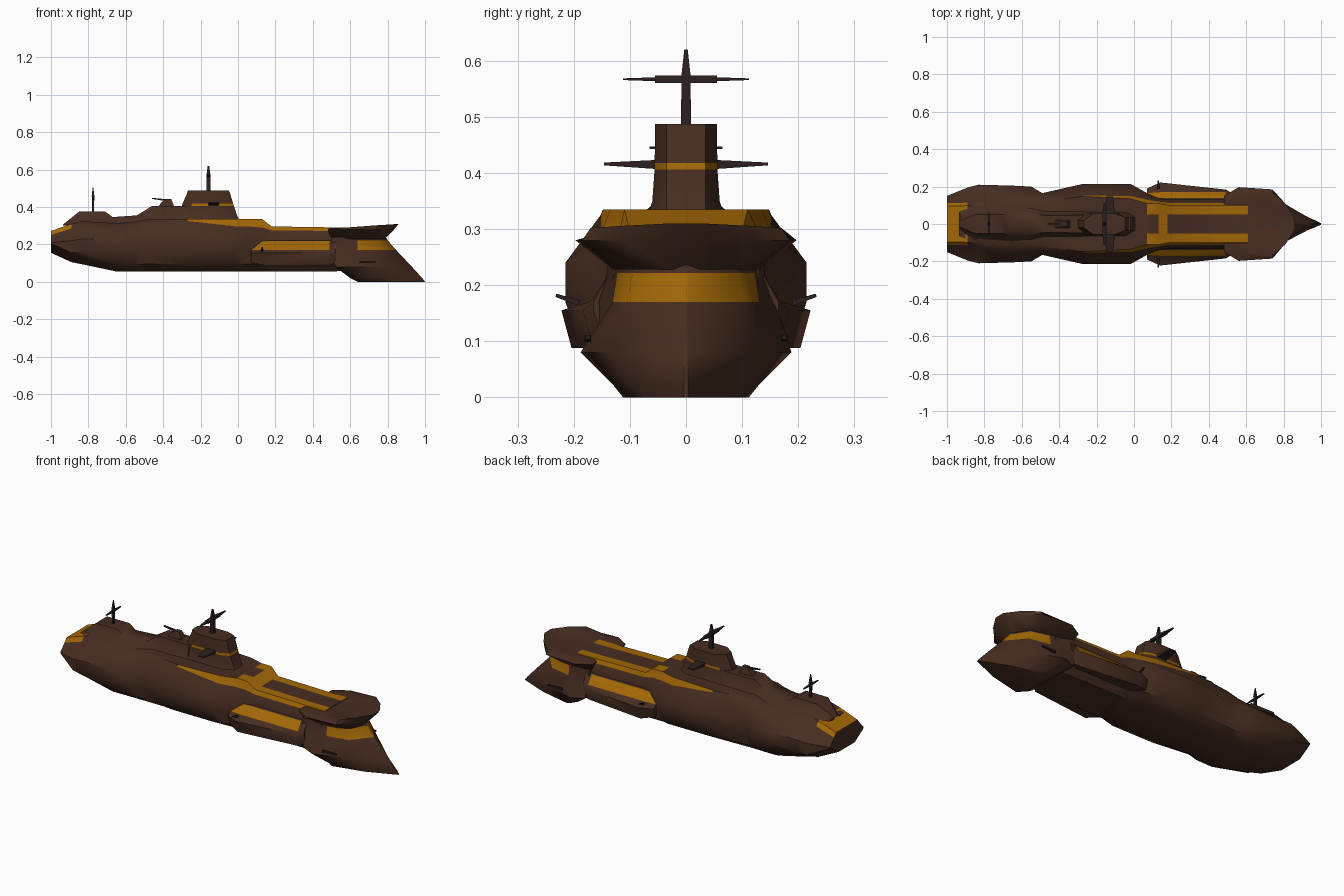
import bpy, bmesh, math
from mathutils import Vector

if "Cube" in bpy.data.objects:
    bpy.data.objects.remove(bpy.data.objects["Cube"])


def material(name, col):
    m = bpy.data.materials.new(name)
    m.diffuse_color = (*col, 1)
    m.use_nodes = True
    m.node_tree.nodes["Principled BSDF"].inputs["Base Color"].default_value = m.diffuse_color
    return m


BROWN = material("hull brown", (0.062, 0.026, 0.015))
OCHRE = material("ochre paint", (0.36, 0.135, 0.002))
DARK = material("dark metal", (0.025, 0.014, 0.014))


def finish(name, bm, mats, rule=None, angle=45):
    bmesh.ops.recalc_face_normals(bm, faces=bm.faces[:])
    if rule:
        for f in bm.faces:
            f.material_index = 1 if rule(f.calc_center_median(), f.normal) else 0
    me = bpy.data.meshes.new(name)
    bm.to_mesh(me)
    bm.free()
    for m in mats:
        me.materials.append(m)
    ob = bpy.data.objects.new(name, me)
    bpy.context.collection.objects.link(ob)
    bpy.ops.object.select_all(action='DESELECT')
    ob.select_set(True)
    bpy.context.view_layer.objects.active = ob
    bpy.ops.object.shade_smooth_by_angle(angle=math.radians(angle))
    return ob


def loft(name, halves, mats, rule=None, angle=45):
    """Skin rings; each ring is a half outline mirrored over y = 0."""
    bm = bmesh.new()
    rings = []
    for half in halves:
        pts = list(half) + [(x, -y, z) for x, y, z in reversed(half)]
        rings.append([bm.verts.new(p) for p in pts])
    n = len(rings[0])
    for a, b in zip(rings, rings[1:]):
        for i in range(n):
            j = (i + 1) % n
            bm.faces.new((a[i], a[j], b[j], b[i]))
    bm.faces.new(rings[0])
    bm.faces.new(rings[-1])
    return finish(name, bm, mats, rule, angle)


def beam(name, p0, p1, s0, s1, mat, up=(0, 0, 1)):
    """Tapered bar from p0 to p1 with rectangular ends (side, up)."""
    p0, p1 = Vector(p0), Vector(p1)
    d = (p1 - p0).normalized()
    side = d.cross(Vector(up)).normalized()
    top = side.cross(d)
    bm = bmesh.new()
    a, b = [[bm.verts.new(p + side * s[0] * i / 2 + top * s[1] * j / 2)
             for i, j in ((-1, -1), (1, -1), (1, 1), (-1, 1))]
            for p, s in ((p0, s0), (p1, s1))]
    for i in range(4):
        j = (i + 1) % 4
        bm.faces.new((a[i], a[j], b[j], b[i]))
    bm.faces.new(a)
    bm.faces.new(b)
    return finish(name, bm, [mat])


# Main hull: x, keel z, keel half width, beam, beam z, shoulder y, z, deck y, z
SECTIONS = [
    (-1.00, .155, .07, .15, .21, .112, .25, .095, .272),
    (-.89, .105, .09, .195, .22, .114, .285, .098, .31),
    (-.83, .093, .10, .21, .23, .125, .295, .10, .325),
    (-.65, .055, .11, .205, .23, .14, .29, .105, .312),
    (-.55, .055, .11, .20, .23, .14, .30, .105, .322),
    (-.49, .055, .11, .165, .23, .145, .31, .12, .333),
    (-.27, .055, .11, .215, .24, .152, .325, .148, .335),
    (-.02, .055, .11, .215, .24, .15, .297, .135, .335),
    (.07, .055, .11, .165, .24, .13, .295, .11, .335),
    (.13, .055, .11, .138, .23, .12, .29, .11, .335),
    (.18, .055, .11, .13, .23, .113, .275, .10, .296),
    (.50, .055, .11, .13, .23, .113, .272, .10, .291),
    (.61, .06, .10, .13, .23, .11, .27, .10, .291),
]


def hull_ring(x, zb, yb, ym, zm, ys, zs, yd, zd):
    return [(x, yb, zb), (x, (yb + ym) / 2 + .025, zb + .04),
            (x, ym, max(zm - .07, zb + .05)), (x, ym, zm),
            (x, ys, zs), (x, yd, zd), (x, .05, zd)]


def hull_paint(c, n):
    if c.x < -.9:
        return n.z > .3 and c.z > .25 and abs(c.y) < .113 and n.x > -.9
    if c.x < -.22:
        return False
    shoulder = c.z > .27 and n.z < .8 and abs(c.y) > .09
    if c.x < .06:
        return shoulder and c.z > .3
    if c.x < .13:
        return c.z > .3 and abs(c.y) > .06
    if c.x < .18:
        return c.z > .28
    return c.z > .27 and abs(c.y) > .06


loft("hull", [hull_ring(*s) for s in SECTIONS], [BROWN, OCHRE], hull_paint)

# Raised deck house running from the stern hump to the tower
HOUSE = [(-.935, .015, .306), (-.85, .05, .375), (-.71, .05, .375),
         (-.67, .05, .346), (-.54, .05, .355), (-.46, .045, .405),
         (-.27, .048, .405)]
loft("deck_house", [[(x, min(.1, y + .05), .306), (x, y + .012, min(.342, zt - .006)),
                     (x, y, zt)] for x, y, zt in HOUSE], [BROWN])

# Conning tower: z, back x, front x, half width
TOWER = [(.325, -.33, .01, .068), (.35, -.31, -.003, .06),
         (.406, -.30, -.022, .056), (.418, -.297, -.026, .056),
         (.465, -.275, -.04, .055), (.487, -.268, -.048, .055)]
loft("tower", [[(a, .02, z), (a + .05, w, z), (b - .05, w, z), (b, .035, z)]
               for z, a, b, w in TOWER], [BROWN, OCHRE],
     lambda c, n: .406 < c.z < .418 and c.x > -.25)

# Flared bow head
BOW_X = [(.50, .12), (.60, .13), (.70, .12), (.765, .085), (.785, .03)]
RIM = [(.48, .15), (.56, .197), (.74, .185), (.80, .115), (.835, .035)]
TOP = [(.49, .12), (.58, .16), (.74, .17), (.81, .108), (.86, .03)]
loft("bow_head", [[(x, y, .228) for x, y in BOW_X],
                  [(x, y, .28) for x, y in RIM],
                  [(x, y, z) for (x, y), z in zip(TOP, (.286, .29, .302, .306, .31))],
                  [(.5 + (x - .5) * .86, y * .72, .288) for x, y in TOP]], [BROWN])

# Ram bow: z, back x and y, cheek x and y, shoulder x and y, tip x
RAM = [(.24, .50, .14, .64, .122, .74, .095, .79),
       (.222, .50, .14, .64, .122, .74, .095, .80),
       (.17, .50, .16, .64, .13, .76, .105, .845),
       (.08, .52, .155, .59, .188, .76, .135, .93),
       (.02, .60, .10, .66, .128, .82, .09, .985),
       (0, .64, .09, .66, .112, .84, .07, 1.0)]
loft("ram_bow", [[(a, b, z), (c, d, z), (e, f, z), (t, .004, z)]
                 for z, a, b, c, d, e, f, t in RAM], [BROWN, OCHRE],
     lambda c, n: .17 < c.z < .225 and c.x > .64)

# Side pods, guns and small fittings, mirrored
POD = [(.07, .19, .015), (.14, .222, 0), (.49, .184, 0), (.525, .165, .015)]
for s, tag in ((1, "left"), (-1, "right")):
    bm = bmesh.new()
    rings = [[bm.verts.new((x, s * y, z)) for y, z in
              ((.10, .088 + t), (w - .018, .088 + t), (w, .155),
               (.17 - t / 3, .171), (.138, .218), (.10, .236))]
             for x, w, t in POD]
    for a, b in zip(rings, rings[1:]):
        for i in range(6):
            j = (i + 1) % 6
            bm.faces.new((a[i], a[j], b[j], b[i]))
    bm.faces.new(rings[0])
    bm.faces.new(rings[-1])
    finish("side_pod_" + tag, bm, [BROWN, OCHRE],
           lambda c, n: .18 < c.z < .21 and .07 < c.x < .5 and abs(n.x) < .7)
    beam("pod_gun_" + tag, (.13, s * .19, .168), (.13, s * .232, .182),
         (.012, .01), (.008, .006), DARK)
    beam("bow_gun_" + tag, (.65, s * .175, .105), (.735, s * .175, .107),
         (.012, .012), (.008, .008), DARK)
    # Tower planes and mast arms
    beam("tower_plane_" + tag, (-.13, s * .045, .415), (-.13, s * .146, .416),
         (.06, .017), (.035, .005), DARK)
    beam("mast_arm_inner_" + tag, (-.158, 0, .567), (-.158, s * .055, .567),
         (.02, .014), (.02, .013), DARK)
    beam("mast_arm_outer_" + tag, (-.158, s * .055, .567), (-.158, s * .112, .567),
         (.02, .007), (.008, .003), DARK)
    beam("stern_mast_arm_" + tag, (-.775, 0, .445), (-.775, s * .065, .445),
         (.012, .01), (.006, .004), DARK)

# Masts
beam("main_mast", (-.158, 0, .48), (-.158, 0, .575), (.018, .022), (.016, .022), DARK, (1, 0, 0))
beam("main_mast_tip", (-.158, 0, .575), (-.158, 0, .62), (.016, .02), (.006, .008), DARK, (1, 0, 0))
beam("stern_mast", (-.775, 0, .37), (-.775, 0, .46), (.01, .01), (.014, .014), DARK, (1, 0, 0))
beam("stern_mast_tip", (-.775, 0, .46), (-.775, 0, .505), (.014, .014), (.003, .003), DARK, (1, 0, 0))

# Deck gun behind the tower
loft("gun_turret", [[(-.425, .022, .40), (-.34, .022, .40)],
                    [(-.41, .018, .425), (-.35, .018, .425)],
                    [(-.385, .012, .443), (-.357, .012, .443)]], [BROWN])
beam("gun_barrel", (-.38, 0, .436), (-.46, 0, .446), (.012, .01), (.008, .006), DARK)
